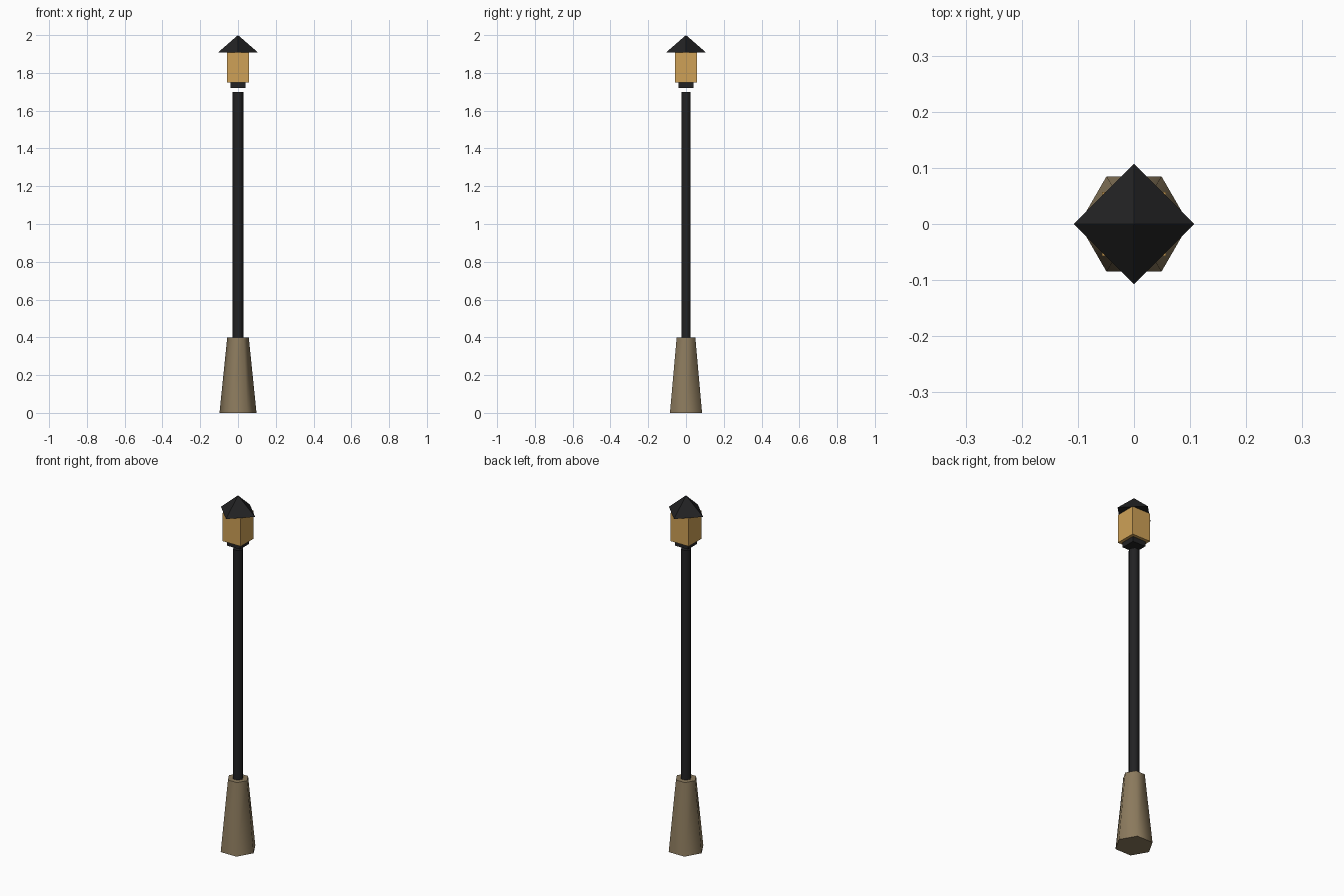
import bpy, math

if "Cube" in bpy.data.objects:
    bpy.data.objects.remove(bpy.data.objects["Cube"])


def material(name, rgb):
    m = bpy.data.materials.new(name)
    m.diffuse_color = (*rgb, 1)
    m.use_nodes = True
    m.node_tree.nodes["Principled BSDF"].inputs["Base Color"].default_value = m.diffuse_color
    return m


black = material("black_metal", (0.016, 0.016, 0.017))
stone = material("brown_stone", (0.26, 0.195, 0.11))
amber = material("amber_glass", (0.62, 0.355, 0.095))


def prism(name, sides, r_bottom, r_top, z0, z1, mat, turn=0.0, smooth=False):
    """Upright prism, taper or pyramid with its first corner on +x, turned by an angle."""
    angles = [turn + 2 * math.pi * i / sides for i in range(sides)]

    def ring(r, z):
        return [(r * math.cos(a), r * math.sin(a), z) for a in angles]

    verts = ring(r_bottom, z0)
    faces = [tuple(reversed(range(sides)))]
    if r_top > 0:
        verts += ring(r_top, z1)
        faces.append(tuple(range(sides, 2 * sides)))
        faces += [(i, (i + 1) % sides, sides + (i + 1) % sides, sides + i)
                  for i in range(sides)]
    else:
        verts.append((0, 0, z1))
        faces += [(i, (i + 1) % sides, sides) for i in range(sides)]
    mesh = bpy.data.meshes.new(name)
    mesh.from_pydata(verts, [], faces)
    mesh.materials.append(mat)
    ob = bpy.data.objects.new(name, mesh)
    bpy.context.collection.objects.link(ob)
    if smooth:
        bpy.ops.object.select_all(action='DESELECT')
        ob.select_set(True)
        bpy.context.view_layer.objects.active = ob
        bpy.ops.object.shade_smooth_by_angle(angle=math.radians(65))
    return ob


Q = math.pi / 4
D = math.sqrt(2)

# Tapered hexagonal foot and pole
prism("base", 6, 0.098, 0.057, 0.0, 0.40, stone, smooth=True)
prism("pole", 6, 0.028, 0.028, 0.40, 1.70, black, smooth=True)

# Lantern: collar (floating just above the pole), glass box, diamond-turned roof
prism("lantern_collar", 4, 0.040 * D, 0.040 * D, 1.72, 1.748, black, Q)
prism("lantern_glass", 4, 0.057 * D, 0.057 * D, 1.748, 1.907, amber, Q)
prism("lantern_roof", 4, 0.107, 0.0, 1.907, 2.0, black)
